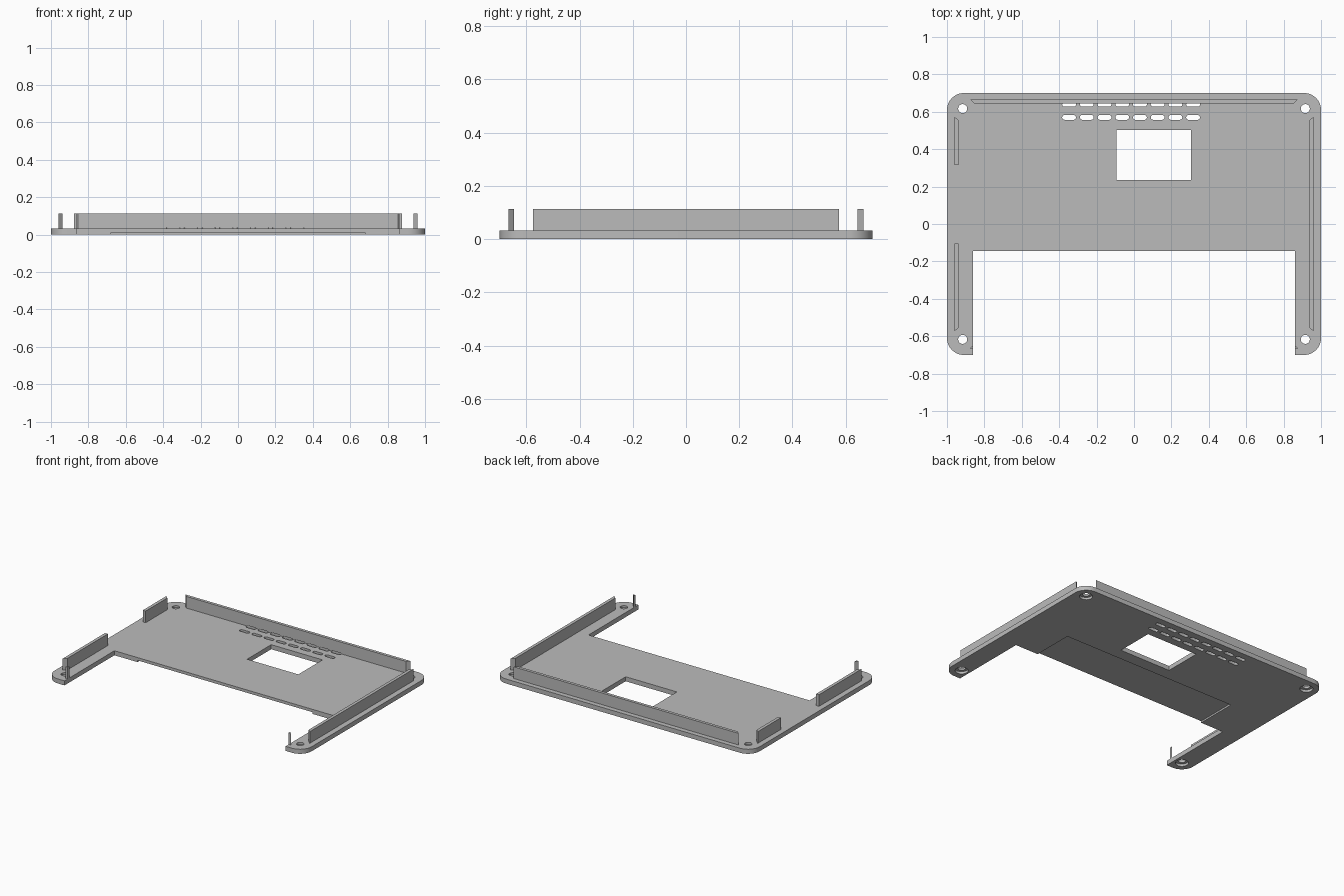
import bpy, bmesh
from math import sin, cos, pi, radians

cube = bpy.data.objects.get("Cube")
if cube:
    bpy.data.objects.remove(cube, do_unlink=True)

PLATE = 0.032      # plate thickness
TOP = 0.114        # top of the rim walls
NOTCH = 0.86       # half width of the front opening

grey = bpy.data.materials.new("plain grey")
grey.use_nodes = True
colour = (0.5, 0.5, 0.5, 1)
grey.diffuse_color = colour
grey.node_tree.nodes["Principled BSDF"].inputs["Base Color"].default_value = colour


def arc(cx, cy, r, start, end, steps=10):
    angles = [radians(start + (end - start) * i / steps) for i in range(steps + 1)]
    return [(cx + r * cos(a), cy + r * sin(a)) for a in angles]


def rect(x0, x1, y0, y1):
    return [(x0, y0), (x1, y0), (x1, y1), (x0, y1)]


def circle(x, y, r, n=32):
    return [(x + r * cos(2 * pi * i / n), y + r * sin(2 * pi * i / n)) for i in range(n)]


def prisms(name, parts):
    """One object made of upright prisms: (outline, bottom, top)."""
    bm = bmesh.new()
    for outline, z0, z1 in parts:
        face = bm.faces.new([bm.verts.new((x, y, z0)) for x, y in outline])
        up = bmesh.ops.extrude_face_region(bm, geom=[face])["geom"]
        moved = [v for v in up if isinstance(v, bmesh.types.BMVert)]
        bmesh.ops.translate(bm, verts=moved, vec=(0, 0, z1 - z0))
    bmesh.ops.recalc_face_normals(bm, faces=bm.faces)
    mesh = bpy.data.meshes.new(name)
    bm.to_mesh(mesh)
    bm.free()
    mesh.materials.append(grey)
    obj = bpy.data.objects.new(name, mesh)
    bpy.context.collection.objects.link(obj)
    return obj


def activate(obj):
    bpy.ops.object.select_all(action="DESELECT")
    obj.select_set(True)
    bpy.context.view_layer.objects.active = obj


def cut(obj, cutter):
    activate(obj)
    mod = obj.modifiers.new("cut", "BOOLEAN")
    mod.operation = "DIFFERENCE"
    mod.solver = "EXACT"
    mod.object = cutter
    bpy.ops.object.modifier_apply(modifier=mod.name)


# Base plate: rounded outer corners and a wide front opening
R, W, D = 0.09, 1.0, 0.70
outline = [(NOTCH, -0.145), (NOTCH, -D)]
outline += arc(W - R, R - D, R, -90, 0)
outline += arc(W - R, D - R, R, 0, 90)
outline += arc(R - W, D - R, R, 90, 180)
outline += arc(R - W, R - D, R, 180, 270)
outline += [(-NOTCH, -D), (-NOTCH, -0.145)]
plate = prisms("base_plate", [(outline, 0, PLATE)])

# Rim walls with mitred ends
back_wall = prisms("back_wall", [
    ([(-0.875, 0.666), (0.875, 0.666), (0.855, 0.645), (-0.855, 0.645)], PLATE - 0.002, TOP)])
OUT, IN, END = 0.961, 0.939, 0.575
walls = [back_wall]
walls.append(prisms("left_wall", [
    ([(OUT, -END), (OUT, END), (IN, END - 0.02), (IN, 0.02 - END)], PLATE - 0.002, TOP)]))
for name, side, inner in (("right_rear_wall", 1, 0.315), ("right_front_wall", -1, 0.105)):
    walls.append(prisms(name, [
        ([(-OUT, side * END), (-OUT, side * inner), (-IN, side * inner),
          (-IN, side * (END - 0.02))], PLATE - 0.002, TOP)]))

# Small remnants of the front wall beside the opening
for name, s in (("left_front_post", 1), ("right_front_post", -1)):
    walls.append(prisms(name, [
        ([(s * 0.877, -0.666), (s * NOTCH, -0.666), (s * NOTCH, -0.646)],
         PLATE - 0.002, TOP)]))

# Two rows of rounded vent slots
r = 0.013
slots = []
for y in (0.57, 0.64):
    for i in range(8):
        x = -0.347 + i * 0.0947
        slot = arc(x + 0.024, y, r, -90, 90, 8) + arc(x - 0.024, y, r, 90, 270, 8)
        slots.append((slot, -0.1, PLATE + 0.005))
vents = prisms("vent_cutter", slots)
cut(plate, vents)
cut(back_wall, vents)

# Window, underside recess and screw head pockets
corners = [(sx * 0.916, sy * 0.617) for sx in (-1, 1) for sy in (-1, 1)]
pockets = [(rect(-0.094, 0.305, 0.235, 0.503), -0.1, 0.1),
           (rect(-0.68, 0.68, -0.3, 0.15), -0.1, 0.012)]
pockets += [(circle(x, y, 0.042), -0.1, 0.017) for x, y in corners]
pocket_cutter = prisms("pocket_cutter", pockets)
cut(plate, pocket_cutter)

# Screw holes
hole_cutter = prisms("hole_cutter", [(circle(x, y, 0.024), -0.1, 0.1) for x, y in corners])
cut(plate, hole_cutter)

for cutter in (vents, pocket_cutter, hole_cutter):
    bpy.data.objects.remove(cutter, do_unlink=True)

# Smooth the rounded edges, keep the rest crisp
activate(plate)
bpy.ops.object.shade_smooth_by_angle(angle=radians(30))
